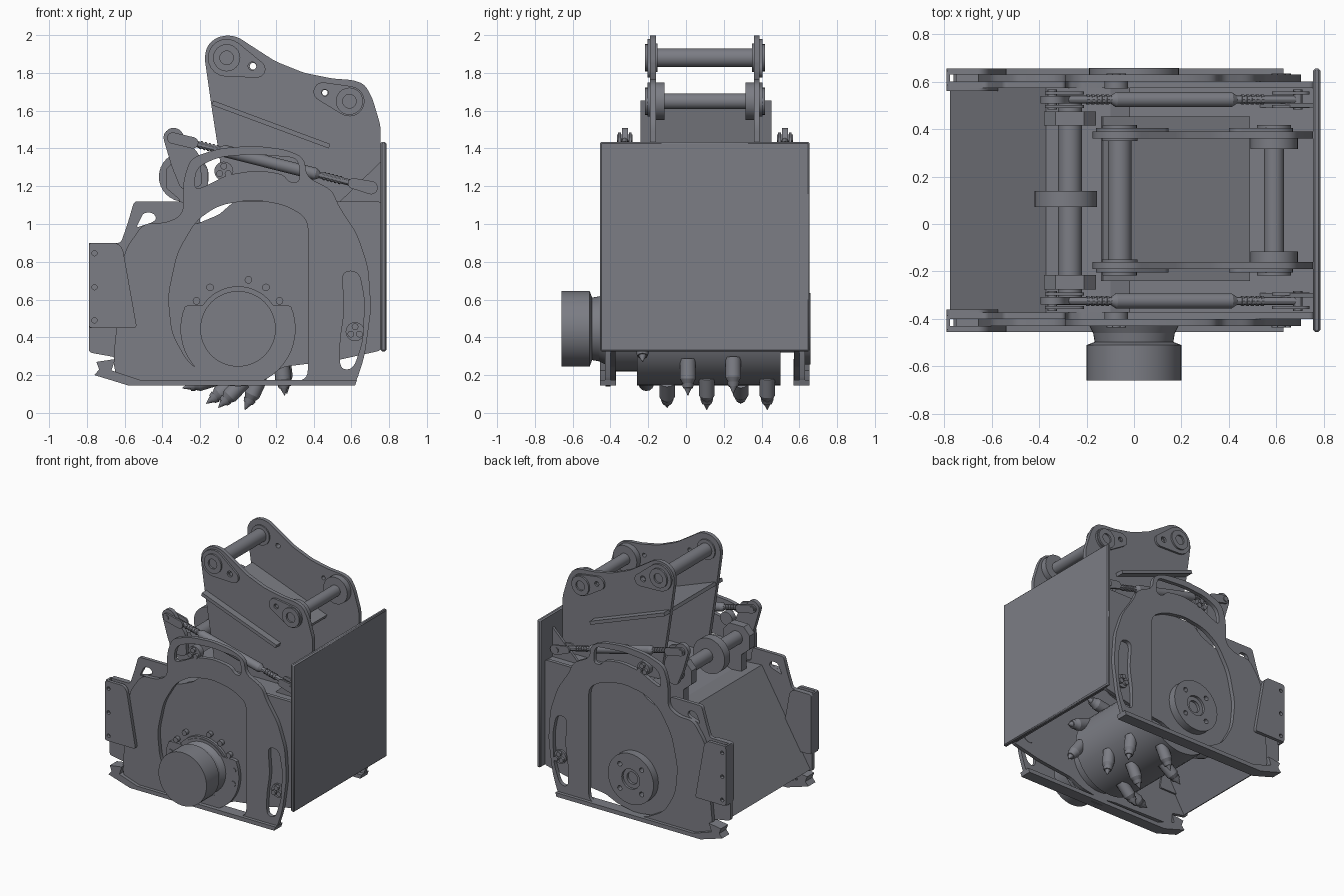
import bpy, math
from mathutils import Vector

cube = bpy.data.objects.get("Cube")
if cube:
    bpy.data.objects.remove(cube, do_unlink=True)

steel = bpy.data.materials.new("steel grey")
steel.use_nodes = True
COLOUR = (0.2, 0.205, 0.232, 1)
steel.diffuse_color = COLOUR
steel.node_tree.nodes["Principled BSDF"].inputs["Base Color"].default_value = COLOUR
MID = 0.1            # y of the housing's middle plane
SIDES = (("front", -1), ("rear", 1))


def finish(ob, name):
    ob.name = name
    ob.data.materials.clear()
    ob.data.materials.append(steel)
    bpy.ops.object.shade_smooth_by_angle(angle=math.radians(30))
    return ob


def rounded(pts, r, steps=5):
    """Round every corner of a closed outline."""
    out, n = [], len(pts)
    for i in range(n):
        a, p, b = (Vector(pts[(i + k) % n]) for k in (-1, 0, 1))
        s = p + (a - p).normalized() * min(r, (a - p).length * 0.49)
        e = p + (b - p).normalized() * min(r, (b - p).length * 0.49)
        for k in range(steps + 1):
            t = k / steps
            out.append(s * (1 - t) ** 2 + p * 2 * t * (1 - t) + e * t * t)
    return out


def circle(x, z, r, n=24):
    return [(x + r * math.cos(math.tau * i / n), z + r * math.sin(math.tau * i / n)) for i in range(n)]


def link(a, ra, b, rb):
    """Outline of two round ends joined by tangents."""
    d = Vector(b) - Vector(a)
    base = math.atan2(d.y, d.x)
    t = math.acos((ra - rb) / d.length)
    out = []
    for c, r, s, e in ((a, ra, t, math.tau - t), (b, rb, -t, t)):
        for i in range(13):
            w = base + s + (e - s) * i / 12
            out.append((c[0] + r * math.cos(w), c[1] + r * math.sin(w)))
    return out


def plate(name, y0, y1, *outlines):
    """Flat plate in the xz plane; outlines after the first are holes."""
    cu = bpy.data.curves.new(name, "CURVE")
    cu.dimensions, cu.fill_mode, cu.extrude = "2D", "BOTH", abs(y1 - y0) / 2
    for pts in outlines:
        sp = cu.splines.new("POLY")
        sp.points.add(len(pts) - 1)
        for p, q in zip(sp.points, pts):
            p.co = (q[0], q[1], 0, 1)
        sp.use_cyclic_u = True
    ob = bpy.data.objects.new(name, cu)
    bpy.context.collection.objects.link(ob)
    ob.rotation_euler.x = math.pi / 2
    ob.location.y = (y0 + y1) / 2
    bpy.ops.object.select_all(action="DESELECT")
    ob.select_set(True)
    bpy.context.view_layer.objects.active = ob
    bpy.ops.object.convert(target="MESH")
    return finish(bpy.context.object, name)


def side_plate(name, y0, y1, *outlines):
    """Plate on both sides; y is the distance outward from the middle plane."""
    for side, s in SIDES:
        plate(side + "_" + name, MID + s * y0, MID + s * y1, *outlines)


def rod(name, a, b, r, r2=None, n=24):
    a, b = Vector(a), Vector(b)
    bpy.ops.mesh.primitive_cone_add(vertices=n, radius1=r, radius2=r if r2 is None else r2,
                                    depth=(b - a).length, location=(a + b) / 2)
    ob = bpy.context.object
    ob.rotation_euler = (b - a).to_track_quat("Z", "Y").to_euler()
    return finish(ob, name)


def disc(name, x, z, r, y0, y1, r2=None, n=32):
    return rod(name, (x, y0, z), (x, y1, z), r, r2, n)


def sheet(name, a, b, y0, y1, t=0.02):
    """Straight strip of sheet metal from a to b in the xz plane."""
    a, b = Vector(a), Vector(b)
    n = (b - a).normalized().orthogonal() * t
    return plate(name, y0, y1, [a, b, b + n, a + n])


# Housing skin, open underneath, and back panel
skin = [(0.755, 0.34), (0.755, 1.11), (-0.02, 1.11), (-0.1, 1.04), (-0.23, 1.0), (-0.37, 1.01), (-0.775, 0.33)]
for i, (a, b) in enumerate(zip(skin, skin[1:])):
    sheet("housing_panel_%d" % i, a, b, -0.38, 0.58)
bpy.ops.mesh.primitive_cube_add(size=1, location=(0.77, MID, 0.88))
bpy.context.object.scale = (0.03, 1.11, 1.11)
bpy.ops.object.transform_apply(location=False, rotation=False)
bev = bpy.context.object.modifiers.new("edge", "BEVEL")
bev.width = 0.008
finish(bpy.context.object, "back_panel")

# Fixed side plates with a lifting eye
fixed = [(-0.79, 0.32), (-0.65, 0.295), (-0.65, 0.2), (-0.15, 0.19), (0, 0.17), (0.15, 0.2), (0.25, 0.245), (0.53, 0.28),
         (0.757, 0.33), (0.757, 1.12), (-0.02, 1.12), (-0.1, 1.05), (-0.22, 1.0), (-0.28, 1.02), (-0.29, 1.12),
         (-0.55, 1.12), (-0.585, 1.0), (-0.62, 0.9), (-0.79, 0.9)]
eye = [(-0.54, 0.98), (-0.45, 1.01), (-0.43, 1.03), (-0.45, 1.06), (-0.5, 1.06)]
side_plate("side_plate", 0.473, 0.5, rounded(fixed, 0.02), rounded(eye, 0.02))

# Sliding depth plates with window and adjustment slots
slide = [(-0.58, 0.145), (0.62, 0.145), (0.67, 0.3), (0.705, 0.55), (0.69, 0.77), (0.63, 0.95), (0.53, 1.1), (0.5, 1.18),
         (0.36, 1.25), (0.355, 1.35), (0.25, 1.395), (0.08, 1.415), (-0.1, 1.4), (-0.25, 1.35), (-0.29, 1.23),
         (-0.29, 1.05), (-0.38, 1.005), (-0.5, 1.005), (-0.6, 0.86), (-0.66, 0.29), (-0.65, 0.2)]
window = [(0.37, 0.17), (0.37, 1.03), (0.25, 1.1), (0.08, 1.13), (-0.1, 1.1), (-0.22, 1.02), (-0.32, 0.85),
          (-0.37, 0.62), (-0.35, 0.42), (-0.26, 0.26), (-0.1, 0.17)]
top_slot = [(-0.235, 1.18), (-0.22, 1.3), (-0.1, 1.355), (0.08, 1.37), (0.32, 1.35), (0.33, 1.22), (0.27, 1.22),
            (0.24, 1.265), (0.1, 1.285), (-0.06, 1.26), (-0.17, 1.2)]
low_slot = [(0.54, 0.23), (0.61, 0.23), (0.66, 0.38), (0.67, 0.6), (0.64, 0.75), (0.55, 0.75), (0.565, 0.55), (0.54, 0.38)]
side_plate("depth_plate", 0.5, 0.53, rounded(slide, 0.05), rounded(window, 0.06), rounded(top_slot, 0.05),
           rounded(low_slot, 0.05))

# Skids, drilled wing plates and slot clamps
runner = [(-0.58, 0.145), (0.62, 0.145), (0.63, 0.175), (-0.52, 0.175), (-0.67, 0.225), (-0.65, 0.285), (-0.75, 0.27),
          (-0.735, 0.23), (-0.76, 0.2)]
side_plate("skid", 0.47, 0.555, runner)
wing = [(-0.79, 0.45), (-0.535, 0.45), (-0.61, 0.87), (-0.64, 0.9), (-0.79, 0.9)]
side_plate("wing_plate", 0.53, 0.555, rounded(wing, 0.02), *[circle(-0.76, z, 0.014, 12) for z in (0.49, 0.665, 0.845)])
side_plate("wing_flange", 0.485, 0.545, [(-0.79, 0.45), (-0.775, 0.45), (-0.775, 0.9), (-0.79, 0.9)])
side_plate("wing_inner", 0.46, 0.48, rounded(wing, 0.02))
for side, s in SIDES:
    def out(y):
        return MID + s * y
    for x, z in ((-0.075, 1.28), (0.62, 0.43)):
        disc(side + "_clamp", x, z, 0.05, out(0.47), out(0.515))
        for k in range(3):
            w = math.pi / 2 + k * math.tau / 3
            disc(side + "_clamp_bolt", x + 0.026 * math.cos(w), z + 0.026 * math.sin(w), 0.018, out(0.51), out(0.535), n=12)

# Drum with cutting picks
AX = 0.445
disc("drum", 0, AX, 0.3, -0.26, 0.5, n=48)
disc("drive_housing", 0, AX, 0.225, -0.42, -0.26, n=48)
disc("drum_shaft", 0, AX, 0.1, 0.5, 0.62)
picks = [(-24, -0.23), (-133, -0.21), (-104, -0.1), (-55, 0.01), (-85, 0.11), (-53, 0.25), (-113, 0.29), (-85, 0.43)]
picks += [(10 + 30 * k, -0.2 + 0.09 * k) for k in range(7)]
for deg, y in picks:
    w = math.radians(deg)
    tip = Vector((0.43 * math.cos(w), y, AX + 0.43 * math.sin(w)))
    w += 0.35
    base = Vector((0.28 * math.cos(w), y, AX + 0.28 * math.sin(w)))
    for part, f0, f1, r0, r1 in (("holder", 0, 0.55, 0.042, 0.042), ("collar", 0.55, 0.68, 0.042, 0.028),
                                 ("body", 0.68, 0.8, 0.034, 0.026), ("tip", 0.8, 1, 0.02, 0.002)):
        rod("pick_" + part, base.lerp(tip, f0), base.lerp(tip, f1), r0, r1, 14)

# Motor on the front, bearing hub on the rear
disc("motor", 0, AX, 0.2, -0.66, -0.51, n=48)
disc("motor_shoulder", 0, AX, 0.2, -0.51, -0.497, 0.165, n=48)
disc("motor_neck", 0, AX, 0.165, -0.5, -0.46, 0.172, n=48)
disc("motor_base", 0, AX, 0.172, -0.46, -0.415, 0.195, n=48)
flange = [(x, min(z, 0.57)) for x, z in circle(0, AX, 0.305, 48)]
plate("motor_flange", -0.425, -0.4, flange, circle(0, AX, 0.21, 40))
for deg in (-12, 10, 34, 56, 78, 124, 146, 170, 192):
    w = math.radians(deg)
    disc("flange_bolt", 0.265 * math.cos(w), AX + 0.265 * math.sin(w), 0.02, -0.43, -0.4, n=12)
plate("hub", 0.6, 0.658, circle(0, AX, 0.19, 40), circle(0, AX, 0.075), *[circle(0.13 * c, AX + 0.13 * d, 0.018, 12)
      for c, d in ((0.7, 0.7), (-0.7, 0.7), (-0.7, -0.7), (0.7, -0.7))])
plate("hub_seat", 0.605, 0.64, circle(0, AX, 0.08), circle(0, AX, 0.045))

# Coupler bracket: cheeks, sloped shelf, pins and retainers
P1, P2 = (-0.06, 1.88), (0.59, 1.65)
cheek = [(0.755, 1.11), (0.755, 1.52), (0.71, 1.67), (0.67, 1.74), (0.61, 1.762), (0.5, 1.77), (0.35, 1.8), (0.2, 1.86),
         (0.06, 1.95), (0, 1.99), (-0.06, 2.0), (-0.12, 1.985), (-0.165, 1.94), (-0.177, 1.88), (-0.14, 1.62), (-0.06, 1.11)]
side_plate("coupler_cheek", 0.26, 0.29, rounded(cheek, 0.03), circle(0.08, 1.835, 0.018, 12), circle(0.46, 1.695, 0.015, 12))
side_plate("upper_retainer", 0.29, 0.305, link(P1, 0.1, (0.1, 1.82), 0.045), circle(0.075, 1.836, 0.022, 12))
side_plate("lower_retainer", 0.29, 0.305, link(P2, 0.08, (0.45, 1.7), 0.05), circle(0.46, 1.695, 0.018, 12))
sheet("coupler_shelf", (-0.14, 1.63), (0.48, 1.4), -0.24, 0.452, 0.025)
for name, (x, z), r in (("upper_pin", P1, 0.05), ("lower_pin", P2, 0.042)):
    disc(name, x, z, r, -0.2, 0.4)
    side_plate(name + "_cap", 0.28, 0.318, circle(x, z, 0.072), circle(x, z, 0.036))
side_plate("lower_collar", 0.215, 0.262, circle(*P2, 0.1, 32))
side_plate("upper_collar", 0.25, 0.262, circle(*P1, 0.075, 32))

# Cross shaft with centre disc and eight-sided bearing blocks on feet
disc("cross_shaft", -0.27, 1.25, 0.05, -0.34, 0.54)
disc("centre_disc", -0.287, 1.25, 0.132, 0.072, 0.138)
block = [(-0.31, 1.0), (-0.2, 1.0), (-0.2, 1.13), (-0.16, 1.19), (-0.16, 1.29), (-0.21, 1.345), (-0.33, 1.345),
         (-0.38, 1.29), (-0.38, 1.19), (-0.31, 1.13)]
side_plate("bearing_block", 0.315, 0.375, block)

# Levers, clevises and gussets
TOP, END = (-0.345, 1.455), (0.69, 1.195)
lever = [(-0.4, 1.47), (-0.36, 1.512), (-0.31, 1.505), (-0.28, 1.46), (-0.2, 1.36), (-0.19, 1.2), (-0.3, 1.18), (-0.35, 1.3)]
side_plate("lever", 0.408, 0.44, rounded(lever, 0.03), circle(*TOP, 0.015, 12))
for y in (0.388, 0.445):
    side_plate("lever_fork", y, y + 0.014, link(TOP, 0.03, (-0.24, 1.43), 0.03))
    side_plate("clevis", y, y + 0.014, link((0.705, 1.192), 0.035, (0.61, 1.215), 0.028))
side_plate("gusset", 0.39, 0.41, [(0.53, 1.11), (0.755, 1.11), (0.755, 1.33)])

# Adjusting turnbuckles
for side, s in SIDES:
    y = MID + s * 0.424
    a, b = Vector((TOP[0], y, TOP[1])), Vector((END[0], y, END[1]))
    rod(side + "_threaded_rod", a, b, 0.017, n=12)
    rod(side + "_turnbuckle", a.lerp(b, 0.26), a.lerp(b, 0.73), 0.032)
    for f, g in ((0.24, 0.26), (0.75, 0.73)):
        rod(side + "_turnbuckle_end", a.lerp(b, f), a.lerp(b, g), 0.018, 0.032)
    for k in range(5):
        for f in (0.14, 0.77):
            rod(side + "_thread", a.lerp(b, f + k * 0.02), a.lerp(b, f + k * 0.02 + 0.01), 0.022, n=10)
    for x, z in (TOP, END):
        disc(side + "_rod_pin", x, z, 0.02, y - 0.042, y + 0.042, n=12)
